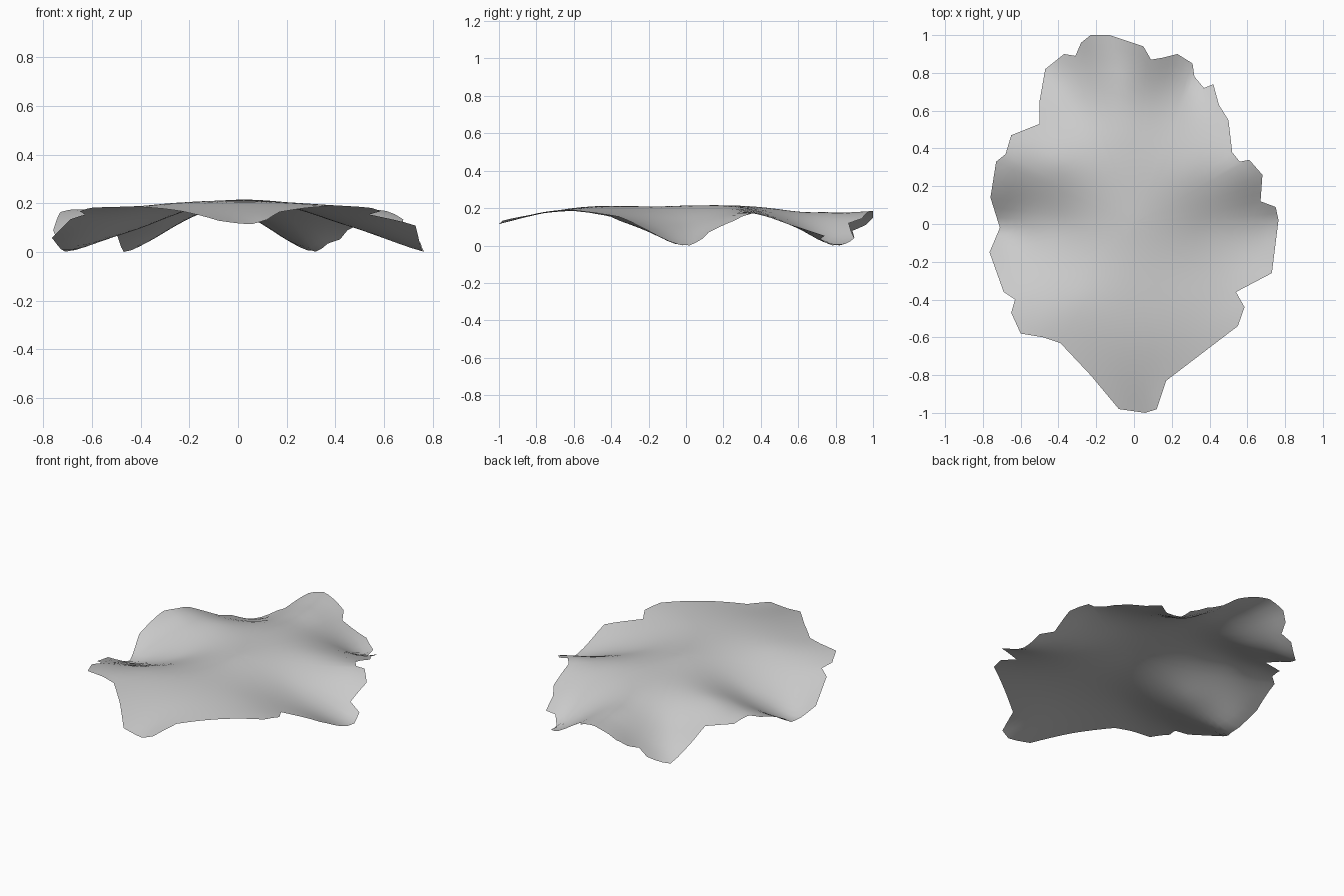
import bpy, bmesh, math

if "Cube" in bpy.data.objects:
    bpy.data.objects.remove(bpy.data.objects["Cube"])

# ragged rim seen from above, clockwise, with the height of each corner
RIM = [(-.23, 1, .16), (-.13, 1, .195), (.05, .94, .155), (.09, .87, .13), (.15, .88, .095),
       (.23, .9, .05), (.31, .85, .02), (.32, .78, .01), (.37, .72, .045), (.42, .74, .065),
       (.45, .63, .1), (.5, .55, .125), (.52, .38, .18), (.56, .33, .187), (.61, .34, .18),
       (.68, .26, .145), (.67, .12, .08), (.75, .09, .05), (.765, .02, .01), (.73, -.26, .12),
       (.54, -.36, .165), (.585, -.44, .178), (.55, -.54, .192), (.17, -.83, .175),
       (.12, -.98, .145), (.06, -1, .125), (-.08, -.98, .14), (-.23, -.8, .178),
       (-.39, -.63, .195), (-.48, -.6, .197), (-.6, -.58, .193), (-.65, -.47, .178),
       (-.63, -.4, .165), (-.69, -.36, .145), (-.765, -.15, .07), (-.71, -.02, .01),
       (-.76, .14, .1), (-.73, .33, .175), (-.68, .37, .187), (-.65, .47, .165),
       (-.5, .53, .135), (-.5, .65, .09), (-.47, .82, .01), (-.37, .9, .055),
       (-.31, .89, .09), (-.28, .96, .12)]

# crown, ridges and valleys inside the sheet
INNER = [(0, 0, .225), (0, .25, .225), (-.05, .5, .205), (-.05, .75, .19), (0, -.3, .222),
         (0, -.65, .205), (.3, -.4, .205), (-.3, -.4, .207), (.4, -.02, .135), (.6, 0, .068),
         (-.4, 0, .11), (-.55, 0, .063), (.3, .28, .205), (-.4, .33, .2), (.25, .58, .125),
         (-.3, .62, .12)]
POINTS = RIM + INNER


def kernel(a, b):
    r = math.hypot(a[0] - b[0], a[1] - b[1])
    return r * r * math.log(r) if r > 0 else .001


def solve(m):
    """Gauss-Jordan elimination of an augmented matrix."""
    n = len(m)
    for c in range(n):
        p = max(range(c, n), key=lambda r: abs(m[r][c]))
        m[c], m[p] = m[p], m[c]
        m[c] = [v / m[c][c] for v in m[c]]
        for r in range(n):
            if r != c and m[r][c]:
                k = m[r][c]
                m[r] = [v - k * w for v, w in zip(m[r], m[c])]
    return [row[-1] for row in m]


# smooth thin-plate surface through all the points
rows = [[kernel(p, q) for q in POINTS] + [1, p[0], p[1], p[2]] for p in POINTS]
rows += [[f(q) for q in POINTS] + [0, 0, 0, 0]
         for f in (lambda q: 1, lambda q: q[0], lambda q: q[1])]
W = solve(rows)


def height(x, y):
    return W[-3] + W[-2] * x + W[-1] * y + sum(
        w * kernel((x, y), q) for w, q in zip(W, POINTS)
        if (x - q[0]) ** 2 + (y - q[1]) ** 2 > 1e-12)


# split the long rim edges so that the folds stay smooth
rim = []
for (x0, y0, _), (x1, y1, _) in zip(RIM, RIM[1:] + RIM[:1]):
    n = max(1, math.ceil(math.hypot(x1 - x0, y1 - y0) / .06))
    rim += [(x0 + (x1 - x0) * i / n, y0 + (y1 - y0) * i / n) for i in range(n)]
rim.reverse()

# sheet: rings from the centre to the rim
bm = bmesh.new()
RINGS = 16
centre = bm.verts.new((0, 0, height(0, 0)))
rings = []
for k in range(1, RINGS + 1):
    t = k / RINGS
    rings.append([bm.verts.new((x * t, y * t, height(x * t, y * t))) for x, y in rim])
N = len(rim)
for i in range(N):
    j = (i + 1) % N
    bm.faces.new((centre, rings[0][i], rings[0][j]))
    for a, b in zip(rings, rings[1:]):
        bm.faces.new((a[i], b[i], b[j], a[j]))
for f in bm.faces:
    f.smooth = True
low = min(v.co.z for v in bm.verts)
for v in bm.verts:
    v.co.z -= low
mesh = bpy.data.meshes.new("draped_sheet")
bm.to_mesh(mesh)
bm.free()
sheet = bpy.data.objects.new("draped_sheet", mesh)
bpy.context.collection.objects.link(sheet)
